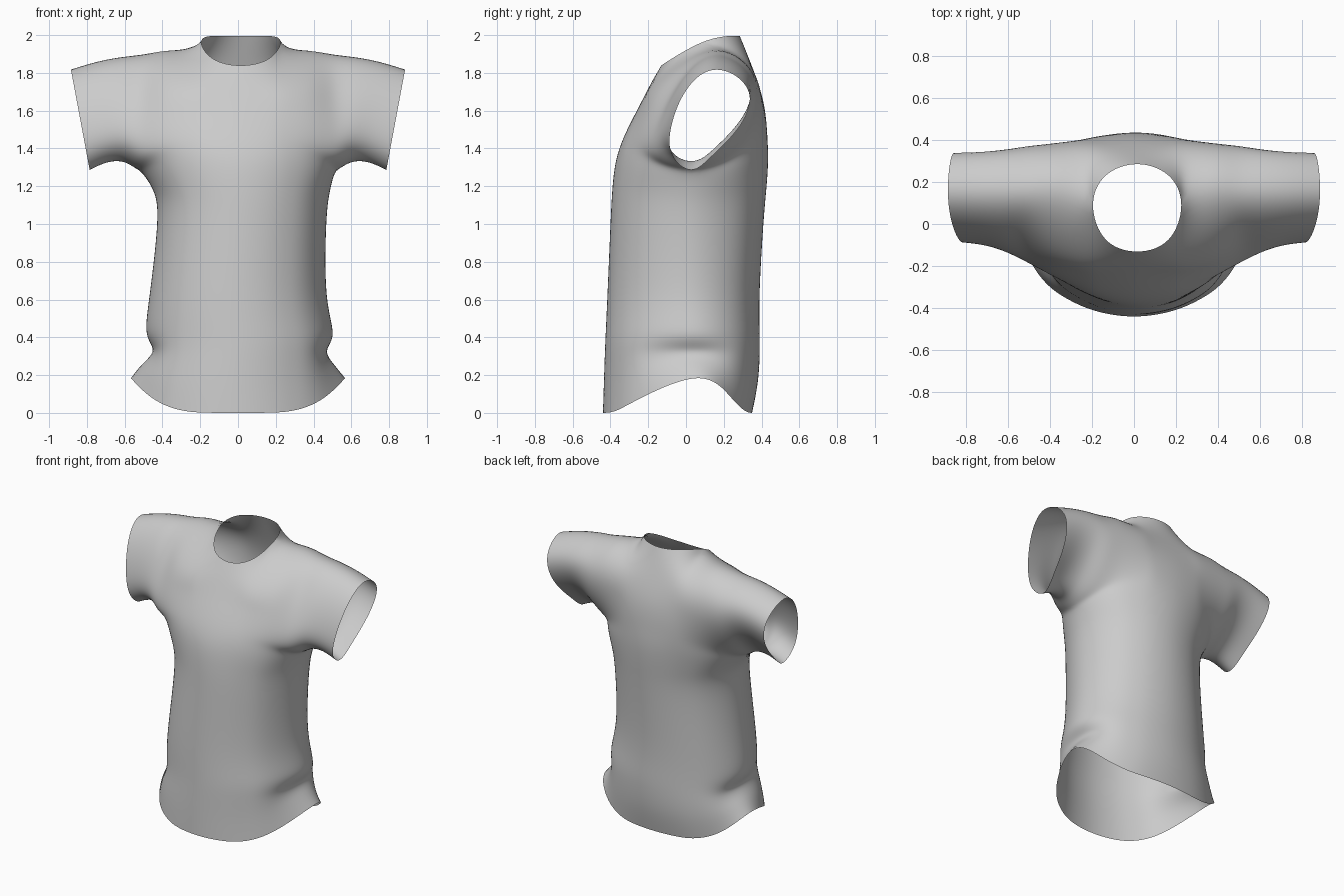
import bpy
import bmesh
from math import sqrt
from mathutils import Vector

cube = bpy.data.objects.get("Cube")
if cube:
    bpy.data.objects.remove(cube, do_unlink=True)

SIDE_COL, CUFF_COL, ARM_ROW, TOP_ROW = 4, 7, 7, 11
SPREAD = [0, 0.3, 0.55, 0.82, 1]

# Torso rows from hem to armpit:
# side z, middle z, half width, side tuck, x shift, side y, front y, back y
TORSO = [
    (0.19, 0.00, 0.57, 0, 0.00, 0.07, -0.44, 0.35),
    (0.26, 0.16, 0.54, 0.03, 0.00, 0.05, -0.435, 0.38),
    (0.33, 0.31, 0.515, 0.06, 0.01, 0.04, -0.43, 0.39),
    (0.42, 0.43, 0.50, 0, 0.01, 0.03, -0.425, 0.39),
    (0.62, 0.65, 0.47, 0, 0.00, 0.02, -0.415, 0.39),
    (1.00, 1.00, 0.45, 0, 0.02, 0.02, -0.40, 0.41),
    (1.17, 1.18, 0.47, 0, 0.02, 0.03, -0.39, 0.425),
    (1.28, 1.33, 0.52, 0, 0.01, 0.03, -0.372, 0.435),
]
# Chest and upper back: (z, y) down the middle for the rows above the armpit
CHEST = {"front": [(1.47, -0.325), (1.62, -0.25), (1.74, -0.187)],
         "back": [(1.47, 0.43), (1.65, 0.41), (1.84, 0.345)]}
CHEST_X = [0, 0.15, 0.25, 0.39]

# Sleeve columns: bottom x, bottom z, top x, top z, blend towards the cuff
SLEEVE = [(0.52, 1.28, 0.50, 1.90, 0), (0.60, 1.325, 0.62, 1.885, 0.5),
          (0.69, 1.325, 0.75, 1.86, 0.85), (0.785, 1.285, 0.885, 1.82, 1)]
RISE = [0, 0.15, 0.45, 0.8, 1]
SHOULDER_Y = {"front": [0.03, -0.17, -0.145, -0.02, 0.16],
              "back": [0.03, 0.22, 0.345, 0.35, 0.16]}
CUFF_Y = {"front": [0.03, -0.075, -0.075, 0.005, 0.16],
          "back": [0.03, 0.14, 0.29, 0.33, 0.16]}

# Neckline and shoulder seam along the top row
NECK = {"front": [(0, -0.13, 1.84), (0.15, -0.075, 1.875)],
        "back": [(0, 0.285, 1.995), (0.15, 0.23, 1.995)]}
SEAM = [(0.21, 0.09, 1.965), (0.37, 0.15, 1.925)]
NECK_SHIFT = 0.015


def mix(a, b, t):
    return a + (b - a) * t


def sleeve_point(sheet, col, row):
    xb, zb, xt, zt, w = SLEEVE[col - SIDE_COL]
    k = row - ARM_ROW
    y = mix(SHOULDER_Y[sheet][k], CUFF_Y[sheet][k], w)
    return Vector((mix(xb, xt, RISE[k]), y, mix(zb, zt, RISE[k])))


def shirt_point(sheet, i, row):
    """Surface point on the front or back sheet; i is the signed column."""
    col, sign = abs(i), (1 if i >= 0 else -1)
    shift = 0
    if col > SIDE_COL or (col == SIDE_COL and row >= ARM_ROW):
        p = sleeve_point(sheet, col, row)
    elif row <= ARM_ROW:
        zs, zm, half, tuck, shift, ys, yf, yb = TORSO[row]
        s = SPREAD[col]
        mid = yf if sheet == "front" else yb
        p = Vector((half * s - tuck * s ** 9, mix(ys, mid, sqrt(1 - s * s)),
                    mix(zm, zs, s ** 4)))
    elif row < TOP_ROW:
        edge = sleeve_point(sheet, SIDE_COL, row)
        z, y = CHEST[sheet][row - ARM_ROW - 1]
        s = CHEST_X[col] / edge.x
        p = Vector((CHEST_X[col], mix(y, edge.y, s ** 2.4), mix(z, edge.z, s * s)))
    else:
        p = Vector((NECK[sheet] + SEAM)[col])
        shift = NECK_SHIFT if col < 3 else 0
    return Vector((p.x * sign + shift, p.y, p.z))


def welded(col, row):
    """True on the side seams, under the sleeves and along the shoulders."""
    return ((row == TOP_ROW and col >= 2) or (row == ARM_ROW and col >= SIDE_COL)
            or (col == SIDE_COL and row <= ARM_ROW))


# Front and back sheets, joined along the seams
bm = bmesh.new()
grid = {}


def vert(sheet, i, row):
    key = ("seam" if welded(abs(i), row) else sheet, i, row)
    if key not in grid:
        grid[key] = bm.verts.new(shirt_point(sheet, i, row))
    return grid[key]


for sheet in ("front", "back"):
    for i in range(-CUFF_COL, CUFF_COL):
        in_torso = -SIDE_COL <= i < SIDE_COL
        for row in range(0 if in_torso else ARM_ROW, TOP_ROW):
            quad = [vert(sheet, i, row), vert(sheet, i + 1, row),
                    vert(sheet, i + 1, row + 1), vert(sheet, i, row + 1)]
            bm.faces.new(quad if sheet == "front" else quad[::-1])

mesh = bpy.data.meshes.new("shirt")
bm.to_mesh(mesh)
bm.free()
shirt = bpy.data.objects.new("shirt", mesh)
bpy.context.collection.objects.link(shirt)
smooth = shirt.modifiers.new("smooth_cloth", "SUBSURF")
smooth.levels = 1

# Adjust the cage so the smoothed cloth passes close to the chosen points
targets = [v.co.copy() for v in mesh.vertices]
for _ in range(3):
    bpy.context.view_layer.update()
    result = shirt.evaluated_get(bpy.context.evaluated_depsgraph_get()).data
    moves = [(t - result.vertices[n].co) * 0.8 for n, t in enumerate(targets)]
    for v, move in zip(mesh.vertices, moves):
        v.co += move
    mesh.update()
    shirt.update_tag()
smooth.levels = smooth.render_levels = 3

for face in mesh.polygons:
    face.use_smooth = True

# Plain grey cloth
cloth = bpy.data.materials.new("grey_cloth")
cloth.use_nodes = True
grey = (0.6, 0.6, 0.6, 1)
cloth.diffuse_color = grey
cloth.node_tree.nodes["Principled BSDF"].inputs["Base Color"].default_value = grey
mesh.materials.append(cloth)
